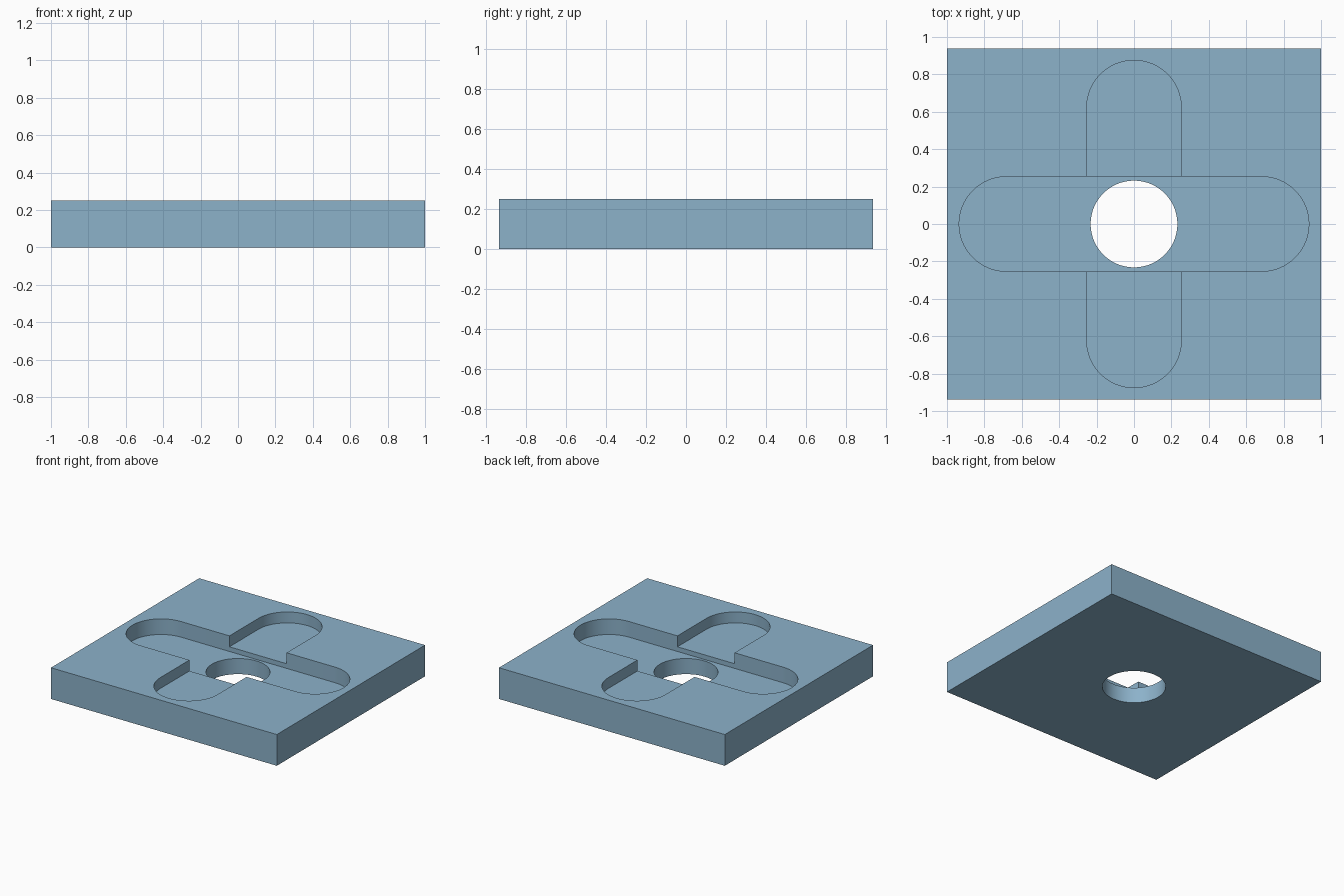
import bpy, bmesh, math

if "Cube" in bpy.data.objects:
    bpy.data.objects.remove(bpy.data.objects["Cube"])

HEIGHT = 0.25

steel = bpy.data.materials.new("steel blue")
steel.diffuse_color = (0.263, 0.445, 0.591, 1)
steel.use_nodes = True
steel.node_tree.nodes["Principled BSDF"].inputs["Base Color"].default_value = steel.diffuse_color


def extrude(name, outline, z0, z1):
    """Solid prism from a flat outline."""
    bm = bmesh.new()
    face = bm.faces.new([bm.verts.new((x, y, z0)) for x, y in outline])
    top = bmesh.ops.extrude_face_region(bm, geom=[face])["geom"]
    verts = [v for v in top if isinstance(v, bmesh.types.BMVert)]
    bmesh.ops.translate(bm, verts=verts, vec=(0, 0, z1 - z0))
    bmesh.ops.recalc_face_normals(bm, faces=bm.faces)
    mesh = bpy.data.meshes.new(name)
    bm.to_mesh(mesh)
    bm.free()
    mesh.materials.append(steel)
    obj = bpy.data.objects.new(name, mesh)
    bpy.context.collection.objects.link(obj)
    return obj


def slot(half_length, radius, along_y=False, n=32):
    """Rounded slot outline centred on the origin."""
    c = half_length - radius
    pts = []
    for side, start in ((1, -math.pi / 2), (-1, math.pi / 2)):
        for i in range(n + 1):
            a = start + math.pi * i / n
            pts.append((side * c + radius * math.cos(a), radius * math.sin(a)))
    return [(-y, x) for x, y in pts] if along_y else pts


# Rectangular plate
plate = extrude("plate", [(-1, -0.9375), (1, -0.9375), (1, 0.9375), (-1, 0.9375)], 0, HEIGHT)

# Shallow and deep crossing pockets, and the through hole
hole = [(0.232 * math.cos(math.tau * i / 64), 0.232 * math.sin(math.tau * i / 64)) for i in range(64)]
cutters = [
    extrude("shallow_pocket_cutter", slot(0.875, 0.253, True), HEIGHT - 0.0875, HEIGHT + 0.1),
    extrude("deep_pocket_cutter", slot(0.935, 0.253), HEIGHT - 0.125, HEIGHT + 0.1),
    extrude("centre_hole_cutter", hole, -0.1, HEIGHT + 0.1),
]
bpy.context.view_layer.objects.active = plate
plate.select_set(True)
for cutter in cutters:
    mod = plate.modifiers.new(cutter.name, "BOOLEAN")
    mod.operation = "DIFFERENCE"
    mod.solver = "EXACT"
    mod.object = cutter
    bpy.ops.object.modifier_apply(modifier=mod.name)
for cutter in cutters:
    bpy.data.objects.remove(cutter)

# Smooth round walls, crisp edges
bpy.ops.object.shade_smooth_by_angle(angle=math.radians(30))
